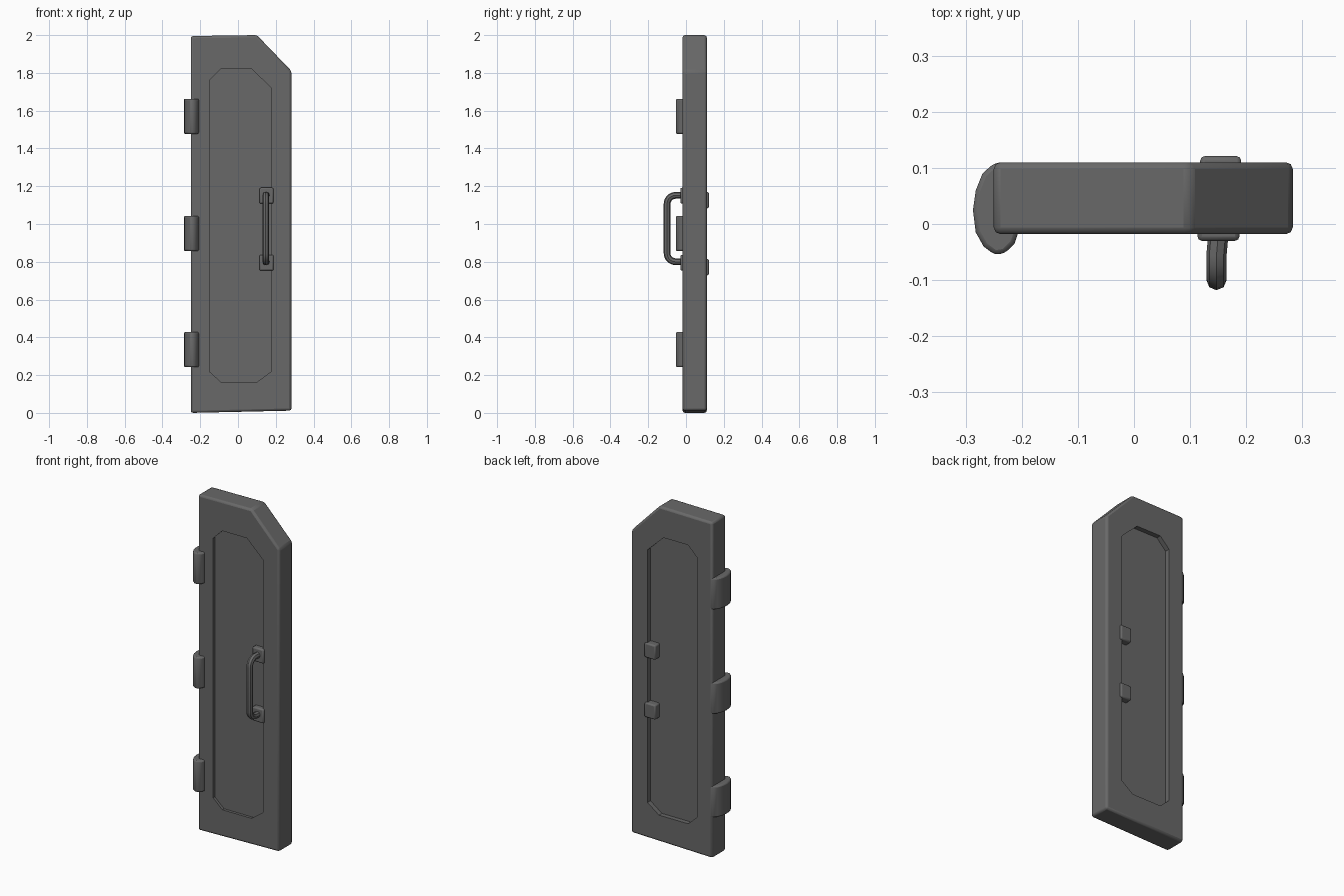
import bpy, bmesh, math
from mathutils import Vector

cube = bpy.data.objects.get("Cube")
if cube:
    bpy.data.objects.remove(cube, do_unlink=True)

steel = bpy.data.materials.new("dark_grey_steel")
steel.use_nodes = True
GREY = (0.14, 0.14, 0.14, 1)
steel.diffuse_color = GREY
steel.node_tree.nodes["Principled BSDF"].inputs["Base Color"].default_value = GREY


def finish(name, bm):
    bmesh.ops.recalc_face_normals(bm, faces=bm.faces)
    mesh = bpy.data.meshes.new(name)
    bm.to_mesh(mesh)
    bm.free()
    obj = bpy.data.objects.new(name, mesh)
    bpy.context.collection.objects.link(obj)
    mesh.materials.append(steel)
    return obj


def prism(name, near, far):
    """Solid between two matching outlines."""
    bm = bmesh.new()
    a = [bm.verts.new(p) for p in near]
    b = [bm.verts.new(p) for p in far]
    bm.faces.new(a)
    bm.faces.new(b[::-1])
    for i in range(len(a)):
        j = (i + 1) % len(a)
        bm.faces.new((a[i], b[i], b[j], a[j]))
    return finish(name, bm)


def bevel(obj, width, segments=2):
    mod = obj.modifiers.new("Bevel", "BEVEL")
    mod.width = width
    mod.segments = segments
    mod.limit_method = "ANGLE"
    mod.angle_limit = math.radians(32)


def smooth(obj, angle=40):
    bpy.ops.object.select_all(action="DESELECT")
    obj.select_set(True)
    bpy.context.view_layer.objects.active = obj
    bpy.ops.object.shade_smooth_by_angle(angle=math.radians(angle))


def block(name, x, y, z):
    near = [(x[0], y[0], z[0]), (x[1], y[0], z[0]), (x[1], y[0], z[1]), (x[0], y[0], z[1])]
    obj = prism(name, near, [(px, y[1], pz) for px, _, pz in near])
    bevel(obj, 0.008)
    return obj


FRONT, BACK = -0.018, 0.11

# Door slab with one clipped top corner
outline = [(-0.25, 0), (0.283, 0.012), (0.283, 1.81), (0.1, 2), (-0.25, 1.995)]
door = prism("door_frame", [(x, FRONT, z) for x, z in outline],
             [(x, BACK, z) for x, z in outline])
bevel(door, 0.012)

# Sloped-edge recesses leave a thinner central panel on both faces
window = [(-0.16, 0.21), (-0.1, 0.155), (0.11, 0.155), (0.185, 0.21),
          (0.185, 1.73), (0.08, 1.83), (-0.1, 1.83), (-0.16, 1.77)]
cx, cz = 0.0125, 0.99


def ring(y, inset):
    return [(x - math.copysign(inset, x - cx), y, z - math.copysign(inset, z - cz))
            for x, z in window]


for name, face, out, depth in (("front", FRONT, -1, 0.018), ("back", BACK, 1, 0.03)):
    cutter = prism(name + "_recess_cutter", ring(face + out * 0.02, -0.01),
                   ring(face - out * depth, 0.008))
    cutter.hide_render = True
    cutter.hide_set(True)
    cutter.display_type = "WIRE"
    cut = door.modifiers.new(name + "_recess", "BOOLEAN")
    cut.operation = "DIFFERENCE"
    cut.solver = "EXACT"
    cut.object = cutter
smooth(door, 30)

# Wrapped hinges along the left-hand edge of the front
hinge_profile = [(-0.228, 0.111), (-0.25, 0.108), (-0.27, 0.09), (-0.282, 0.06),
                 (-0.287, 0.025), (-0.282, -0.015), (-0.268, -0.04), (-0.248, -0.055),
                 (-0.23, -0.052), (-0.213, -0.035), (-0.205, -0.012)]
for name, z in (("lower", 0.335), ("middle", 0.95), ("upper", 1.57)):
    hinge = prism(name + "_hinge", [(x, y, z - 0.093) for x, y in hinge_profile],
                  [(x, y, z + 0.093) for x, y in hinge_profile])
    bevel(hinge, 0.008)
    smooth(hinge)

# Handle mounting plates in front, square fixings behind
for name, z in (("lower", 0.795), ("upper", 1.15)):
    smooth(block(name + "_handle_plate", (0.113, 0.188), (-0.03, 0.02), (z - 0.042, z + 0.042)))
    smooth(block(name + "_back_fixing", (0.118, 0.191), (0.07, 0.121), (z - 0.067, z + 0.02)))

# Pull handle: round bar with curved corners
curve = bpy.data.curves.new("pull_handle", "CURVE")
curve.dimensions = "3D"
curve.bevel_depth = 0.018
curve.bevel_resolution = 2
curve.use_fill_caps = True
path = []
LOW, HIGH, OUT, R = 0.8, 1.152, -0.1, 0.045
path.append(Vector((0.152, 0, LOW)))
for corner_z, start in ((LOW + R, 0), (HIGH - R, 1)):
    for i in range(6):
        t = math.pi / 2 * (i / 5 + start)
        path.append(Vector((0.147, OUT + R - R * math.sin(t), corner_z - R * math.cos(t))))
path.append(Vector((0.152, 0, HIGH)))
spline = curve.splines.new("POLY")
spline.points.add(len(path) - 1)
for point, co in zip(spline.points, path):
    point.co = (*co, 1)
curve.materials.append(steel)
handle = bpy.data.objects.new("pull_handle", curve)
bpy.context.collection.objects.link(handle)
bpy.ops.object.select_all(action="DESELECT")
handle.select_set(True)
bpy.context.view_layer.objects.active = handle
bpy.ops.object.convert(target="MESH")
smooth(bpy.context.view_layer.objects.active)
